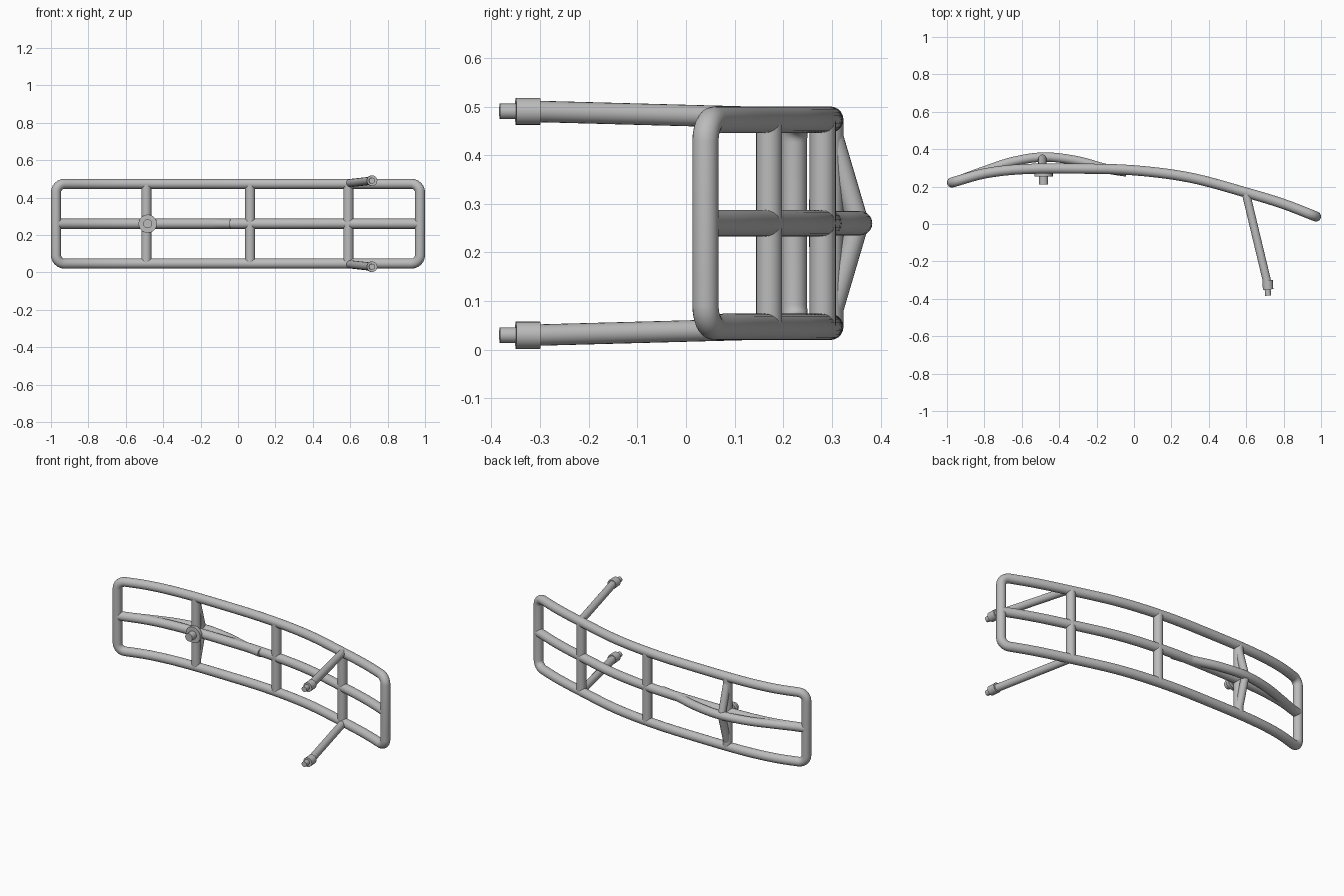
import bpy
import math
from mathutils import Vector

cube = bpy.data.objects.get("Cube")
if cube:
    bpy.data.objects.remove(cube, do_unlink=True)

grey = bpy.data.materials.new("plain_grey")
grey.use_nodes = True
colour = (0.5, 0.5, 0.5, 1)
grey.diffuse_color = colour
grey.node_tree.nodes["Principled BSDF"].inputs["Base Color"].default_value = colour

MID = 0.26        # height of the middle rail
HALF_W = 0.973    # half the frame width, to tube centres
HALF_H = 0.213    # half the frame height, to tube centres
R = 0.027         # main tube radius


def interpolate(knots, x):
    """Smooth curve y(x) through the knots."""
    def slope(i):
        a, b = knots[max(i - 1, 0)], knots[min(i + 1, len(knots) - 1)]
        return (b[1] - a[1]) / (b[0] - a[0])
    i = 0
    while i < len(knots) - 2 and x > knots[i + 1][0]:
        i += 1
    (x0, y0), (x1, y1) = knots[i], knots[i + 1]
    h = x1 - x0
    t = (x - x0) / h
    return ((2*t**3 - 3*t**2 + 1) * y0 + (t**3 - 2*t**2 + t) * h * slope(i)
            + (3*t**2 - 2*t**3) * y1 + (t**3 - t**2) * h * slope(i + 1))


BOW = [(-0.973, 0.222), (-0.8, 0.27), (-0.6, 0.293), (-0.3, 0.296), (0, 0.287),
       (0.3, 0.248), (0.6, 0.168), (0.8, 0.107), (0.973, 0.04)]
BULGE = [(-0.92, 0.24), (-0.8, 0.284), (-0.65, 0.333), (-0.48, 0.358),
         (-0.3, 0.337), (-0.15, 0.296), (-0.04, 0.278)]


def bow(x):
    return interpolate(BOW, x)


def spread(a, b, n):
    return [a + (b - a) * i / n for i in range(n + 1)]


def tube(name, points, radius, cyclic=False):
    """Round tube swept along a path, turned into a mesh."""
    curve = bpy.data.curves.new(name, "CURVE")
    curve.dimensions = "3D"
    curve.bevel_depth = radius
    curve.bevel_resolution = 8
    curve.use_fill_caps = not cyclic
    spline = curve.splines.new("POLY")
    spline.points.add(len(points) - 1)
    for p, co in zip(spline.points, points):
        p.co = (*co, 1)
    spline.use_cyclic_u = cyclic
    curve.materials.append(grey)
    obj = bpy.data.objects.new(name, curve)
    bpy.context.collection.objects.link(obj)
    bpy.ops.object.select_all(action="DESELECT")
    obj.select_set(True)
    bpy.context.view_layer.objects.active = obj
    bpy.ops.object.convert(target="MESH")
    bpy.ops.object.shade_smooth_by_angle(angle=math.radians(40))
    return bpy.context.object


# Outer frame: bowed rectangle with rounded corners
corner = 0.045
cx, cz = HALF_W - corner, HALF_H - corner
outline = []
for sx, sz, start in [(1, 1, 0), (-1, 1, 90), (-1, -1, 180), (1, -1, 270)]:
    for a in spread(start, start + 90, 6):
        a = math.radians(a)
        outline.append((sx * cx + corner * math.cos(a), sz * cz + corner * math.sin(a)))
    if start in (0, 180):   # long rail following this corner
        outline += [(x, sz * HALF_H) for x in spread(sx * cx, -sx * cx, 40)[1:-1]]
tube("outer_frame", [(x, bow(x), MID + z) for x, z in outline], R, cyclic=True)

# Middle rail and the bulged rail behind it
tube("middle_rail", [(x, bow(x), MID) for x in spread(-HALF_W, HALF_W, 40)], R)
tube("bulged_rail", [(x, interpolate(BULGE, x), MID)
                     for x in spread(BULGE[0][0], BULGE[-1][0], 28)], 0.025)

# Upright posts
for name, x in [("right_post", -0.49), ("centre_post", 0.065), ("left_post", 0.59)]:
    tube(name, [(x, bow(x), MID - HALF_H), (x, bow(x), MID + HALF_H)], R)

# Round mounting boss and pin on the right post
bx = -0.483
tube("boss_neck", [(bx, 0.3, MID), (bx, 0.265, MID)], 0.03)
tube("boss_disc", [(bx, 0.274, MID), (bx, 0.253, MID)], 0.049)
tube("boss_pin", [(bx, 0.26, MID), (bx, 0.212, MID)], 0.024)

# Mirrored pairs: back struts, and arms with socket and pin
for side, s in [("upper", 1), ("lower", -1)]:
    tube(side + "_back_strut", [(-0.49, 0.293, MID + s * 0.47 * 0.44),
                                (-0.49, 0.354, MID)], 0.022)
    end = Vector((0.712, -0.31, MID + s * 0.23))
    tube(side + "_arm", [(0.597, 0.17, MID + s * 0.217), end], 0.022)
    for part, y0, y1, radius in [("socket", -0.3, -0.35, 0.028), ("pin", -0.34, -0.383, 0.016)]:
        tube(side + "_arm_" + part, [(0.714, y0, end.z), (0.717, y1, end.z)], radius)
